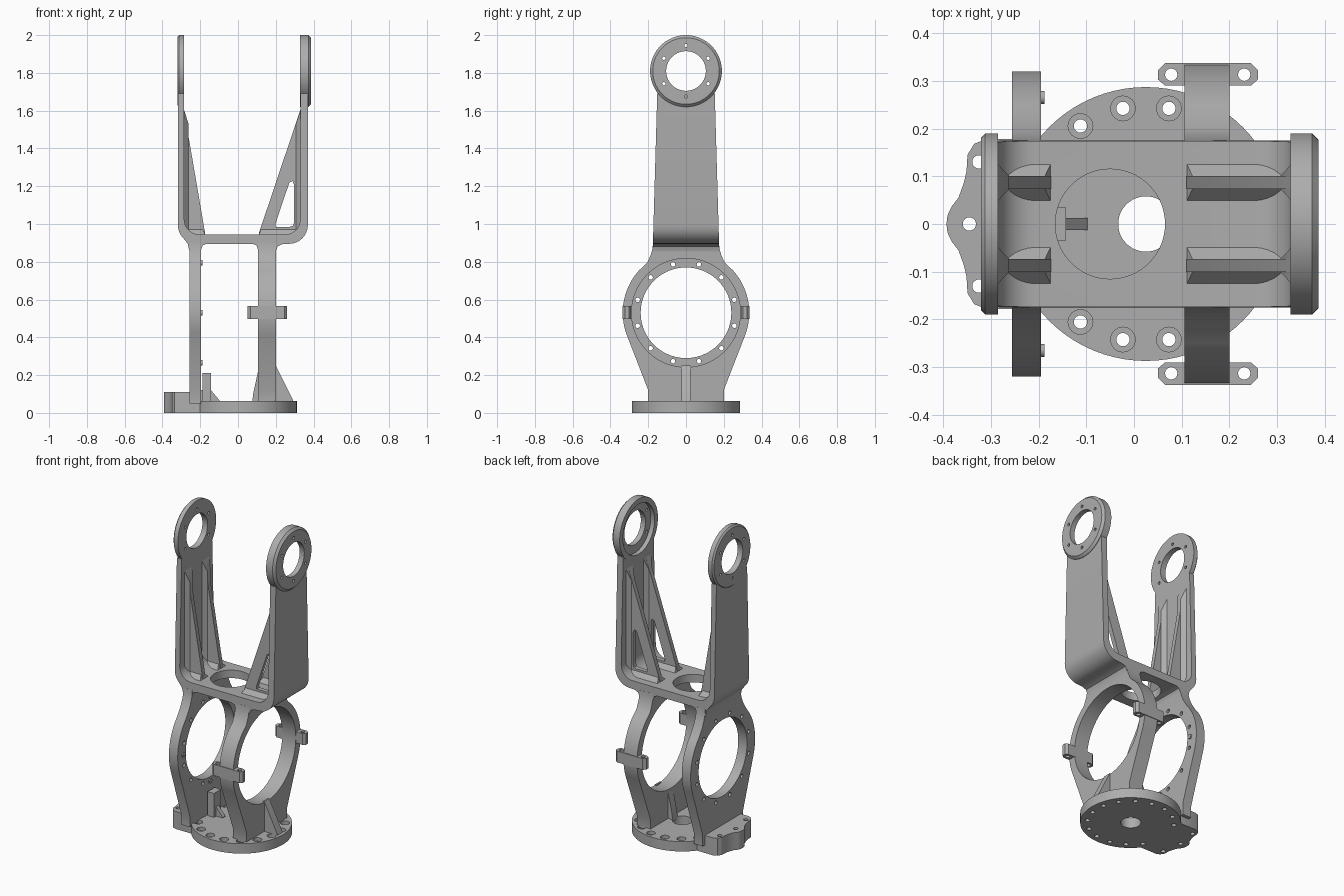
import bpy, bmesh
from math import cos, sin, radians

cube = bpy.data.objects.get("Cube")
if cube:
    bpy.data.objects.remove(cube, do_unlink=True)

grey = bpy.data.materials.new("machined_grey")
grey.use_nodes = True
grey.diffuse_color = (0.42, 0.42, 0.42, 1)
grey.node_tree.nodes["Principled BSDF"].inputs["Base Color"].default_value = grey.diffuse_color


# --- helpers ---
def arc(cu, cv, r, a0, a1, n=8):
    steps = [radians(a0 + (a1 - a0) * i / n) for i in range(n + 1)]
    return [(cu + r * cos(t), cv + r * sin(t)) for t in steps]


def circle(cu, cv, r, n=48):
    return arc(cu, cv, r, 0, 360 - 360 / n, n - 1)


def rect(u0, u1, v0, v1):
    return [(u0, v0), (u1, v0), (u1, v1), (u0, v1)]


def place(axis, p, u, v):
    return {"x": (p, u, v), "y": (u, p, v), "z": (u, v, p)}[axis]


def loft(name, axis, *solids):
    """Each solid is a list of (position, outline) sections along the axis."""
    bm = bmesh.new()
    for sections in solids:
        rings = [[bm.verts.new(place(axis, p, u, v)) for u, v in pts] for p, pts in sections]
        bm.faces.new(rings[0])
        bm.faces.new(rings[-1])
        for a, b in zip(rings, rings[1:]):
            for i in range(len(a)):
                j = (i + 1) % len(a)
                bm.faces.new((a[i], a[j], b[j], b[i]))
    bmesh.ops.recalc_face_normals(bm, faces=bm.faces)
    mesh = bpy.data.meshes.new(name)
    bm.to_mesh(mesh)
    bm.free()
    mesh.materials.append(grey)
    ob = bpy.data.objects.new(name, mesh)
    bpy.context.collection.objects.link(ob)
    return ob


def prism(name, axis, a, b, *outlines):
    return loft(name, axis, *[[(a, pts), (b, pts)] for pts in outlines])


def cut(ob, axis, a, b, *outlines):
    cutter = prism("cutter", axis, a, b, *outlines)
    cutter.hide_render = True
    mod = ob.modifiers.new("cut", "BOOLEAN")
    mod.operation, mod.solver, mod.object = "DIFFERENCE", "EXACT", cutter
    bpy.context.view_layer.objects.active = ob
    bpy.ops.object.modifier_apply(modifier=mod.name)
    bpy.data.objects.remove(cutter, do_unlink=True)


def bolt_circle(cu, cv, radius, r, count, start):
    return [circle(cu + radius * cos(radians(start + 360 * i / count)),
                   cv + radius * sin(radians(start + 360 * i / count)), r, 16)
            for i in range(count)]


# --- round base with counterbored bolt holes ---
DX = 0.025
base = prism("base_disc", "z", 0, 0.062, circle(DX, 0, 0.287, 80))
cut(base, "z", -0.1, 0.2, circle(DX, 0, 0.058))
cut(base, "z", -0.1, 0.2, *bolt_circle(DX, 0, 0.247, 0.014, 16, 11.25))
cut(base, "z", 0.04, 0.2, *bolt_circle(DX, 0, 0.247, 0.026, 16, 11.25))

# --- scalloped mounting lug ---
half = [(-0.2, 0.178), (-0.31, 0.178), (-0.335, 0.168), (-0.349, 0.145), (-0.351, 0.11),
        (-0.357, 0.085), (-0.368, 0.055), (-0.382, 0.037), (-0.391, 0.018)]
lug = prism("base_lug", "z", 0, 0.11, half + [(-0.393, 0)] + [(x, -y) for x, y in half[::-1]])
cut(lug, "z", -0.1, 0.2, circle(-0.345, 0, 0.014, 16),
    circle(-0.325, 0.13, 0.014, 16), circle(-0.325, -0.13, 0.014, 16))

# --- lower ring plates ---
CZ = 0.53


def ring_outline(r):
    side = [(0.2, 0.05), (0.2, 0.12)] + arc(0, CZ, r, -20, 42, 16)
    side += [(0.205, 0.795), (0.187, 0.835), (0.177, 0.87), (0.175, 0.9)]
    return side + [(-y, z) for y, z in side[::-1]]


flange = prism("flange_ring_plate", "x", -0.256, -0.195, ring_outline(0.32))
cut(flange, "x", -0.4, 0, circle(0, CZ, 0.24, 72))
cut(flange, "x", -0.4, 0, *bolt_circle(0, CZ, 0.265, 0.012, 12, 15))
prism("flange_screws", "x", -0.2, -0.188, *bolt_circle(0, CZ, 0.265, 0.014, 4, 0))
clamp = prism("clamp_ring_plate", "x", 0.106, 0.2, ring_outline(0.335))
cut(clamp, "x", 0, 0.4, circle(0, CZ, 0.288, 72))

# --- clamp ears on the open ring ---
for s, label in ((1, "back"), (-1, "front")):
    ear_pts = [(0.065, 0.29), (0.245, 0.29), (0.26, 0.303), (0.26, 0.322), (0.245, 0.337),
               (0.065, 0.337), (0.05, 0.322), (0.05, 0.303)]
    ear = prism(label + "_clamp_ear", "z", 0.497, 0.567, [(x, s * y) for x, y in ear_pts])
    cut(ear, "z", 0.4, 0.7, circle(0.078, s * 0.313, 0.013, 16), circle(0.231, s * 0.313, 0.013, 16))

# --- gussets and stop block on the base ---
prism("outer_gusset", "y", -0.025, 0.025, [(0.19, 0.05), (0.295, 0.05), (0.29, 0.07), (0.2, 0.25), (0.19, 0.25)])
prism("inner_gusset", "y", -0.025, 0.025, [(0.12, 0.05), (0.075, 0.05), (0.08, 0.1), (0.106, 0.22), (0.12, 0.22)])
prism("stop_block", "x", -0.187, -0.143, rect(-0.035, 0.035, 0.05, 0.212))
prism("stop_block_web", "y", -0.013, 0.013, [(-0.2, 0.05), (-0.097, 0.05), (-0.097, 0.065), (-0.143, 0.12), (-0.2, 0.12)])

# --- fork: bridge and two uprights as one profile ---
profile = [(-0.318, 1.69)] + arc(-0.218, 0.995, 0.1, 180, 225)
profile += [(-0.266, 0.895), (-0.256, 0.85), (-0.256, 0.83), (-0.195, 0.83), (-0.195, 0.865),
            (-0.187, 0.887), (-0.165, 0.895), (0.075, 0.895), (0.098, 0.887), (0.106, 0.865),
            (0.106, 0.83), (0.2, 0.83), (0.2, 0.855), (0.21, 0.882), (0.235, 0.893)]
profile += arc(0.27, 0.995, 0.1, -90, 0) + [(0.37, 1.69), (0.33, 1.69)]
profile += arc(0.25, 1.025, 0.08, 0, -90) + arc(-0.205, 1.025, 0.08, -90, -180) + [(-0.285, 1.69)]
fork = prism("fork", "y", -0.175, 0.175, profile)
for v in fork.data.vertices:
    v.co.y *= 1 - 0.13 * max(0, v.co.z - 0.9) / 0.79
cut(fork, "z", 0.7, 1.2, circle(-0.05, 0, 0.115, 64))

# --- bearing eyes at the top of the uprights ---
EZ = 1.81


def eye(name, sections):
    ob = loft(name, "x", [(x, circle(0, EZ, r, 72)) for x, r in sections])
    cut(ob, "x", -1, 1, circle(0, EZ, 0.105, 56))
    cut(ob, "x", -1, 1, *bolt_circle(0, EZ, 0.135, 0.009, 6, 30))
    return ob


eye("right_eye", [(-0.285, 0.19), (-0.312, 0.19), (-0.321, 0.18)])
left_eye = eye("left_eye", [(0.328, 0.19), (0.373, 0.19), (0.387, 0.176)])
for ob in (left_eye, fork):
    cut(ob, "x", 0.3, 0.355, circle(0, EZ, 0.157, 56))

# --- stiffening ribs with drafted feet ---
for c, label in ((0.087, "back"), (-0.087, "front")):
    for side, wall, foot, d in (("left", 0.332, 0.11, -0.025), ("right", -0.287, -0.174, 0.025)):
        name = label + "_" + side
        rib = prism(name + "_rib", "y", c - 0.014, c + 0.014,
                    [(wall, 0.93), (foot, 0.93), (foot, 0.95), (wall, 1.61)])
        if side == "left":
            cut(rib, "y", c - 0.1, c + 0.1,
                [(0.2, 0.985), (0.275, 0.985), (0.29, 0.99), (0.296, 1.005),
                 (0.296, 1.21), (0.288, 1.228), (0.272, 1.22), (0.198, 1.0)])
        loft(name + "_rib_foot", "z", [
            (0.943, rect(foot, wall, c - 0.04, c + 0.04)),
            (0.972, rect(foot - 0.5 * d, wall, c - 0.014, c + 0.014))])
        loft(name + "_rib_root", "x", [
            (wall, rect(c - 0.04, c + 0.04, 0.943, 1.61)),
            (wall + d, rect(c - 0.014, c + 0.014, 0.95, 1.53))])

# --- smooth the round surfaces, keep machined edges crisp ---
bpy.ops.object.select_all(action="DESELECT")
for ob in bpy.context.collection.objects:
    if ob.type == "MESH":
        ob.select_set(True)
        bpy.context.view_layer.objects.active = ob
bpy.ops.object.shade_smooth_by_angle(angle=radians(25))
